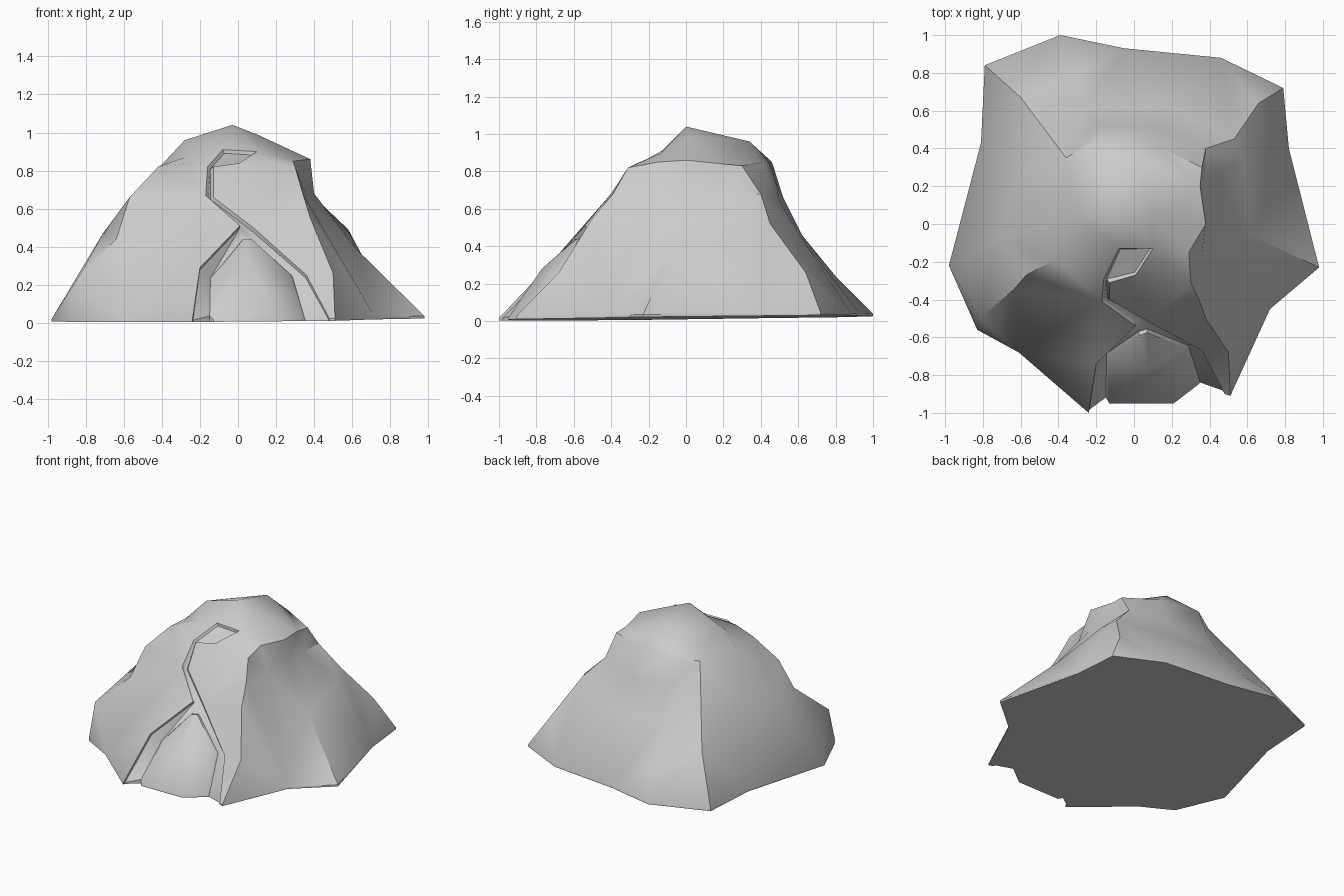
import bpy, bmesh
from mathutils import Vector
from mathutils.geometry import delaunay_2d_cdt

if "Cube" in bpy.data.objects:
    bpy.data.objects.remove(bpy.data.objects["Cube"])

points, heights, index, edges = [], [], {}, set()


def vert(p):
    key = (round(p[0], 3), round(p[1], 3))
    if key not in index:
        index[key] = len(points)
        points.append(Vector(p[:2]))
        heights.append(p[2])
    return index[key]


def crease(*pts):
    """Add a polyline (ridge, rim or bank) that the terrain must follow."""
    ids = [vert(p) for p in pts]
    edges.update(zip(ids, ids[1:]))
    return list(pts)


def underside(x, y):
    return 0.017 + 0.008 * x + 0.012 * y


def inside(x, y, poly):
    hit = False
    for a, b in zip(poly, poly[1:] + poly[:1]):
        if (a[1] > y) != (b[1] > y) and x < a[0] + (y - a[1]) * (b[0] - a[0]) / (b[1] - a[1]):
            hit = not hit
    return hit


# Footprint
base = [(-.24, -1), (-.13, -.95), (.21, -.95), (.34, -.85), (.48, -.9), (.51, -.91),
        (.72, -.45), (.98, -.23), (.82, .4), (.79, .72), (.46, .88), (-.05, .93),
        (-.39, 1), (-.79, .84), (-.81, .43), (-.98, -.22), (-.83, -.56), (-.61, -.68)]
foot = [vert((x, y, underside(x, y) + .013)) for x, y in base]

# River banks and the wedge between the two river arms
left = crease((-.24, -1, .01), (-.2, -.74, .29), (.01, -.54, .51), (-.17, -.41, .67),
              (-.16, -.29, .82), (-.08, -.13, .91), (.1, -.13, .9))
right = crease((.1, -.13, .9), (.01, -.27, .84), (-.13, -.31, .82), (-.13, -.4, .66),
               (.08, -.52, .5), (.36, -.67, .25), (.48, -.9, .02))
wedge = crease((-.13, -.95, .01), (-.13, -.7, .24), (.03, -.59, .44), (.07, -.575, .44),
               (.28, -.66, .25), (.34, -.85, .02))
crease((.03, -.59, .44), (.07, -.77, .28), (.21, -.95, .01))
river = left + right[1:] + wedge[::-1]

# Front ridges running from foot to summit rim
crease((-.83, -.56, .01), (-.82, -.5, .27), (-.64, -.35, .44), (-.57, -.27, .66), (-.42, -.19, .82))
crease((.51, -.91, .02), (.5, -.68, .26), (.38, -.5, .55), (.34, -.39, .68), (.3, -.31, .82))

# Summit rim
crease((-.16, -.29, .82), (-.25, -.24, .84), (-.42, -.19, .82), (-.43, 0, .8), (-.36, .35, .83),
       (-.18, .46, .85), (.13, .41, .85), (.36, .3, .83), (.35, .2, .84), (.38, 0, .86),
       (.29, -.15, .85), (.3, -.31, .82), (.01, -.27, .84))

# Peak
crease((-.43, 0, .8), (-.28, .03, .96), (-.03, 0, 1.04), (.1, .02, .99), (.38, 0, .86))
crease((-.03, 0, 1.04), (0, .34, .96), (-.18, .46, .85))
vert((-.28, -.08, .87))

# Right cliff foot, flank and back right ridge
crease((.3, -.31, .82), (.36, -.16, .67), (.4, 0, .68), (.375, .22, .68), (.38, .4, .68),
       (.53, .45, .52), (.66, .64, .26), (.79, .72, .04))
crease((.4, 0, .68), (.62, -.06, .39), (.98, -.23, .04))
crease((.53, .45, .52), (.58, .35, .49), (.62, -.06, .39))

# Left flank and back slopes
crease((-.82, -.5, .27), (-.71, -.07, .47), (-.62, .25, .55), (-.6, .67, .34), (-.79, .84, .03))
crease((-.2, .52, .66), (-.25, .62, .46), (-.3, .8, .24), (-.39, 1, .04))
crease((-.2, .52, .66), (.13, .5, .64), (.2, .62, .44), (.46, .88, .04))

# Triangulate the terrain
v2, _, faces, orig, _, _ = delaunay_2d_cdt(points, list(edges), [foot], 1, 1e-5)
bm = bmesh.new()
vs = []
for p, src in zip(v2, orig):
    z = heights[src[0]] if src else heights[min(range(len(points)), key=lambda i: (points[i] - p).length)]
    vs.append(bm.verts.new((p.x, p.y, z)))
for f in faces:
    bm.faces.new([vs[i] for i in f])
bm.normal_update()

# Sink the river bed
bed = []
for f in bm.faces:
    c = f.calc_center_median()
    if inside(c.x, c.y, river):
        bed.append(f)
bmesh.ops.inset_region(bm, faces=bed, thickness=.009, depth=-.018, use_boundary=False, use_even_offset=True)
for v in bm.verts:
    v.co.z = max(v.co.z, underside(v.co.x, v.co.y) + .01)

# Thin rim and closed underside
rim = [e for e in bm.edges if e.is_boundary]
ext = bmesh.ops.extrude_edge_only(bm, edges=rim)["geom"]
for v in (g for g in ext if isinstance(g, bmesh.types.BMVert)):
    v.co.z = underside(v.co.x, v.co.y)
bmesh.ops.edgeloop_fill(bm, edges=[g for g in ext if isinstance(g, bmesh.types.BMEdge)])
bmesh.ops.recalc_face_normals(bm, faces=bm.faces)

mesh = bpy.data.meshes.new("mountain")
bm.to_mesh(mesh)
bm.free()
mountain = bpy.data.objects.new("mountain", mesh)
bpy.context.collection.objects.link(mountain)
bpy.context.view_layer.objects.active = mountain
mountain.select_set(True)
bpy.ops.object.shade_smooth_by_angle(angle=.7)
